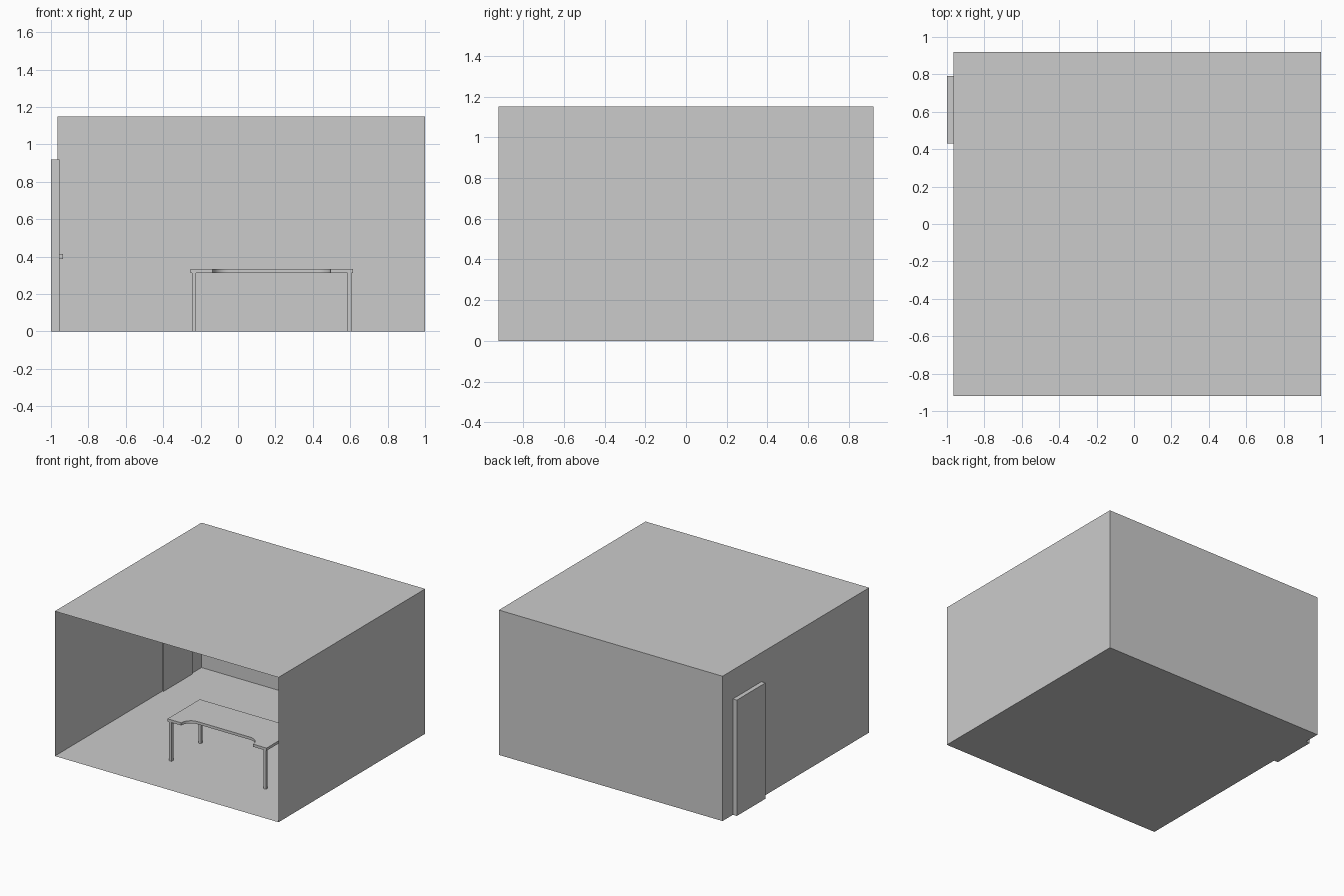
import bpy, bmesh, math

if "Cube" in bpy.data.objects:
    bpy.data.objects.remove(bpy.data.objects["Cube"])


def make_object(name, bm):
    bmesh.ops.recalc_face_normals(bm, faces=bm.faces)
    mesh = bpy.data.meshes.new(name)
    bm.to_mesh(mesh)
    bm.free()
    obj = bpy.data.objects.new(name, mesh)
    bpy.context.collection.objects.link(obj)
    return obj


def box_bm(x, y, z):
    bm = bmesh.new()
    bmesh.ops.create_cube(bm, size=1)
    for v in bm.verts:
        v.co = [(lo + hi) / 2 + c * (hi - lo) for c, (lo, hi) in zip(v.co, (x, y, z))]
    return bm


def box(name, x, y, z):
    return make_object(name, box_bm(x, y, z))


# Room: thin shell with floor, ceiling and three walls, open at the front
bm = box_bm((-0.965, 1.0), (-0.92, 0.92), (0, 1.15))
front = [f for f in bm.faces if f.calc_center_median().y < -0.9]
bmesh.ops.delete(bm, geom=front, context='FACES_ONLY')
make_object("room_shell", bm)

# Door set through the left wall, with a small handle on the inside
box("door", (-1.0, -0.955), (0.43, 0.79), (0, 0.92))
box("door_handle", (-0.955, -0.935), (0.46, 0.485), (0.388, 0.413))

# Desk top: rectangle with a rounded recess along the front edge
CX, HALF, FRONT, BACK = 0.18, 0.435, -0.52, -0.115
RECESS, R, STEPS = 0.315, 0.085, 8
right = [(HALF, BACK), (HALF, FRONT)]
for i in range(STEPS + 1):
    a = math.pi / 2 * i / STEPS
    right.append((RECESS - R + R * math.cos(a), FRONT + R * math.sin(a)))
outline = right + [(-x, y) for x, y in reversed(right)]
bm = bmesh.new()
face = bm.faces.new([bm.verts.new((CX + x, y, 0.312)) for x, y in outline])
ext = bmesh.ops.extrude_face_region(bm, geom=[face], use_keep_orig=True)
for v in ext["geom"]:
    if isinstance(v, bmesh.types.BMVert):
        v.co.z = 0.333
top = make_object("desk_top", bm)
bpy.context.view_layer.objects.active = top
top.select_set(True)
bpy.ops.object.shade_smooth_by_angle(angle=math.radians(30))

# Four square desk legs
W = 0.0105
for side, lx in (("left", CX - 0.415), ("right", CX + 0.415)):
    for end, ly in (("front", -0.502), ("back", -0.135)):
        box(f"{end}_{side}_leg", (lx - W, lx + W), (ly - W, ly + W), (0, 0.312))
